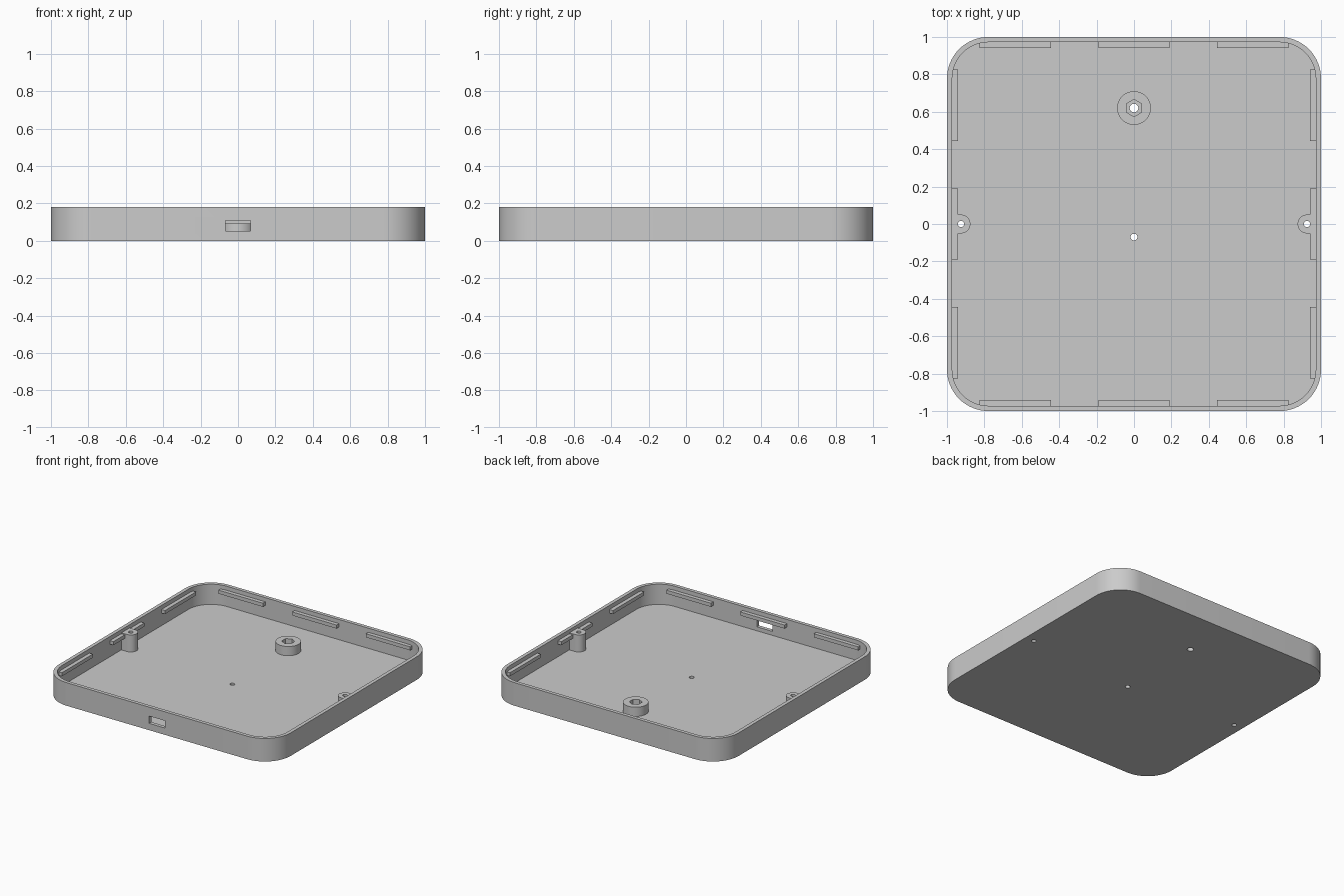
import bpy, bmesh, math

if "Cube" in bpy.data.objects:
    bpy.data.objects.remove(bpy.data.objects["Cube"])

grey = bpy.data.materials.new("plain_grey")
grey.diffuse_color = (0.6, 0.6, 0.6, 1)
grey.use_nodes = True
grey.node_tree.nodes["Principled BSDF"].inputs["Base Color"].default_value = grey.diffuse_color

H = 0.18        # wall height
FLOOR = 0.022   # floor thickness
INNER = 0.972   # inner wall position


def prism(name, pts, z0, z1):
    """Extrude a closed xy outline from z0 to z1."""
    bm = bmesh.new()
    face = bm.faces.new([bm.verts.new((x, y, z0)) for x, y in pts])
    top = bmesh.ops.extrude_face_region(bm, geom=[face])
    verts = [v for v in top["geom"] if isinstance(v, bmesh.types.BMVert)]
    bmesh.ops.translate(bm, verts=verts, vec=(0, 0, z1 - z0))
    bmesh.ops.recalc_face_normals(bm, faces=bm.faces)
    me = bpy.data.meshes.new(name)
    bm.to_mesh(me)
    bm.free()
    me.materials.append(grey)
    ob = bpy.data.objects.new(name, me)
    bpy.context.collection.objects.link(ob)
    return ob


def arc(cx, cy, r, a0, a1, n):
    return [(cx + r * math.cos(math.radians(a0 + (a1 - a0) * i / n)),
             cy + r * math.sin(math.radians(a0 + (a1 - a0) * i / n)))
            for i in range(n + 1)]


def circle(cx, cy, r, n=32, start=0):
    return arc(cx, cy, r, start, start + 360, n)[:-1]


def rounded_square(half, r):
    c = half - r
    pts = []
    for sx, sy, a in ((1, 1, 0), (-1, 1, 90), (-1, -1, 180), (1, -1, 270)):
        pts += arc(sx * c, sy * c, r, a, a + 90, 16)
    return pts


def rect(x0, x1, y0, y1):
    return [(x0, y0), (x1, y0), (x1, y1), (x0, y1)]


def cut(ob, *cutters):
    """Subtract the cutters, keep the result as plain mesh, remove the cutters."""
    for c in cutters:
        m = ob.modifiers.new("cut", 'BOOLEAN')
        m.operation, m.solver, m.object = 'DIFFERENCE', 'EXACT', c
    dg = bpy.context.evaluated_depsgraph_get()
    me = bpy.data.meshes.new_from_object(ob.evaluated_get(dg))
    ob.modifiers.clear()
    ob.data = me
    for c in cutters:
        bpy.data.objects.remove(c)


def hole(x, y, r):
    return prism("hole_cutter", circle(x, y, r, 24), -0.1, 0.3)


BOSS = (0, 0.62)
POST_X = 0.925

# Tray: rounded shell with port opening in the front and screw holes in the floor
tray = prism("tray", rounded_square(1.0, 0.222), 0, H)
cut(tray,
    prism("cavity_cutter", rounded_square(INNER, 0.194), FLOOR, 0.3),
    prism("port_cutter", rect(-0.068, 0.068, -1.1, -0.9), 0.053, 0.11),
    hole(*BOSS, 0.023), hole(0, -0.07, 0.018),
    hole(POST_X, 0, 0.017), hole(-POST_X, 0, 0.017))
parts = [tray]

# Round boss with a hexagonal nut pocket
boss = prism("nut_boss", circle(*BOSS, 0.09, 48), FLOOR - 0.005, 0.094)
cut(boss, prism("hex_cutter", circle(*BOSS, 0.046, 6, 30), 0.045, 0.2),
    hole(*BOSS, 0.023))
parts.append(boss)

# Screw posts joined to the side walls
for side, s in (("left", -1), ("right", 1)):
    outline = [(0.98, -0.05)] + arc(POST_X, 0, 0.05, 270, 90, 24) + [(0.98, 0.05)]
    post = prism(side + "_screw_post", [(s * x, y) for x, y in outline],
                 FLOOR - 0.005, 0.155)
    cut(post, hole(s * POST_X, 0, 0.017))
    parts.append(post)

# Snap ribs: three along each inner wall
for wall, k in (("right", 0), ("back", 1), ("left", 2), ("front", 3)):
    for i, mid in enumerate((-0.636, 0, 0.636)):
        pts = rect(0.942, 0.978, mid - 0.191, mid + 0.191)
        for _ in range(k):
            pts = [(-y, x) for x, y in pts]
        parts.append(prism(f"{wall}_snap_rib_{i + 1}", pts, 0.12, 0.148))

# Smooth the curves, keep the edges crisp
bpy.ops.object.select_all(action='DESELECT')
for ob in parts:
    ob.select_set(True)
bpy.context.view_layer.objects.active = tray
bpy.ops.object.shade_smooth_by_angle(angle=math.radians(30))
